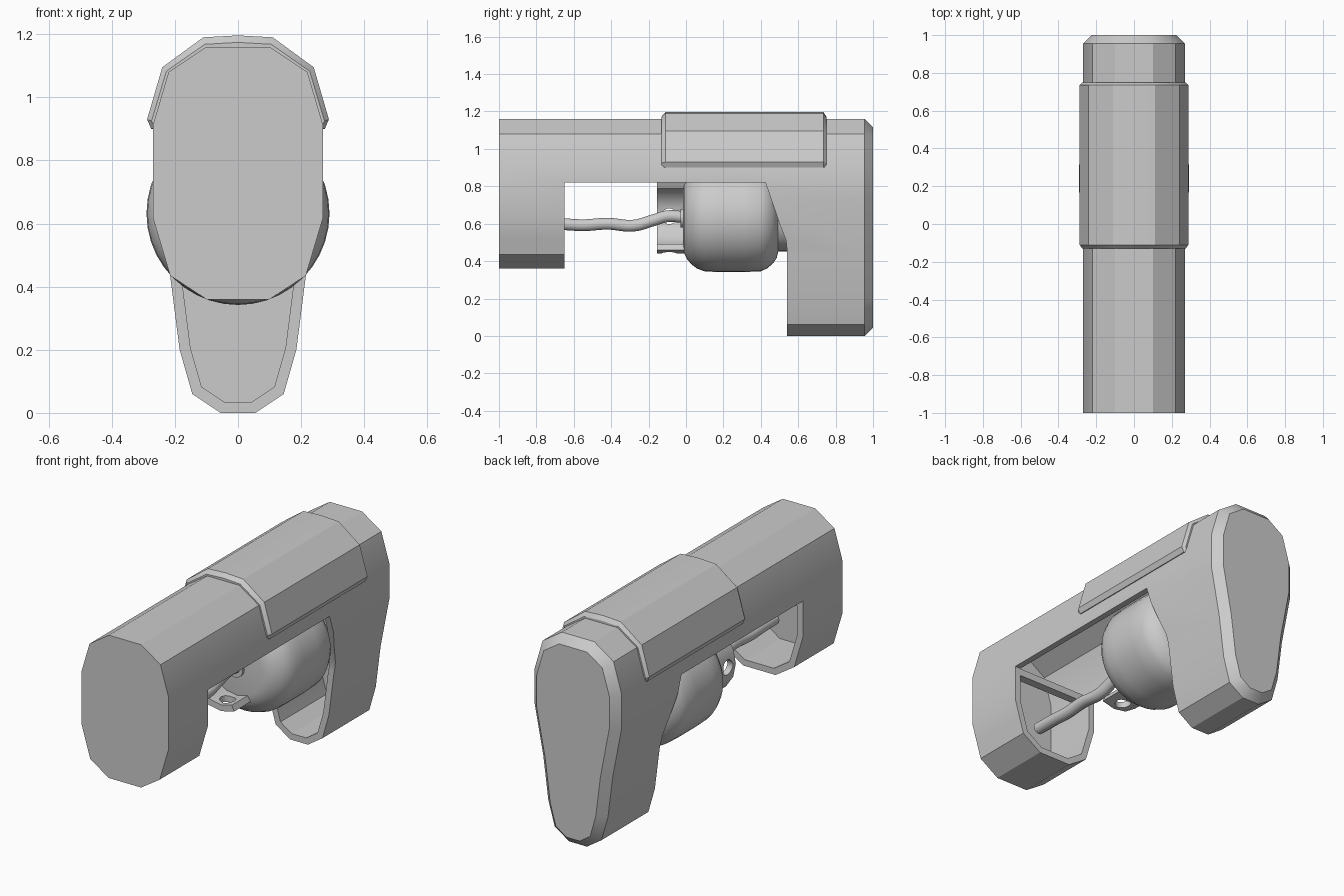
import bpy, bmesh
from math import sin, cos, pi, radians
from mathutils import Vector

if "Cube" in bpy.data.objects:
    bpy.data.objects.remove(bpy.data.objects["Cube"])


def mirror(half):
    return half + [(-x, z) for x, z in reversed(half)]


def inset(pts, d):
    # Moves every side of a closed (x, z) outline inwards by d
    n = len(pts)
    area = sum(pts[i - 1][0] * pts[i][1] - pts[i][0] * pts[i - 1][1] for i in range(n))
    s = 1 if area > 0 else -1
    out = []
    for i in range(n):
        a, p, b = Vector(pts[i - 1]), Vector(pts[i]), Vector(pts[(i + 1) % n])
        u, v = (p - a).normalized(), (b - p).normalized()
        n1, n2 = Vector((-u.y, u.x)) * s, Vector((-v.y, v.x)) * s
        out.append(tuple(p + (n1 + n2) * d / (1 + n1.dot(n2))))
    return out


def loft(name, stations):
    # Skins a list of (y, outline) sections and caps both ends
    bm = bmesh.new()
    rings = [[bm.verts.new((x, y, z)) for x, z in pts] for y, pts in stations]
    n = len(rings[0])
    for a, b in zip(rings, rings[1:]):
        for i in range(n):
            j = (i + 1) % n
            bm.faces.new((a[i], a[j], b[j], b[i]))
    bm.faces.new(rings[0])
    bm.faces.new(rings[-1])
    bmesh.ops.recalc_face_normals(bm, faces=bm.faces)
    me = bpy.data.meshes.new(name)
    bm.to_mesh(me)
    bm.free()
    ob = bpy.data.objects.new(name, me)
    bpy.context.collection.objects.link(ob)
    return ob


def lathe(name, profile, zc, seg=40):
    # Turns (y, radius) points about a line parallel to y
    return loft(name, [(y, [(r * cos(2 * pi * i / seg), zc + r * sin(2 * pi * i / seg))
                            for i in range(seg)]) for y, r in profile])


def activate(ob):
    bpy.ops.object.select_all(action='DESELECT')
    ob.select_set(True)
    bpy.context.view_layer.objects.active = ob


def cut(ob, cutter):
    cutter.hide_render = True
    m = ob.modifiers.new("cut", 'BOOLEAN')
    m.operation, m.solver, m.object = 'DIFFERENCE', 'EXACT', cutter
    activate(ob)
    bpy.ops.object.modifier_apply(modifier=m.name)
    bpy.data.objects.remove(cutter)


def smooth(ob, angle=30):
    activate(ob)
    bpy.ops.object.shade_smooth_by_angle(angle=radians(angle))


# Housing: hollow shell with a short nose and a long rear leg
top = [(.1, 1.16), (.22, 1.08), (.27, .91)]
nose = mirror(top + [(.27, .62), (.2425, .5275), (.215, .435), (.1575, .3975), (.1, .36)])
leg = mirror(top + [(.27, .72), (.215, .435), (.185, .2), (.145, .06), (.055, 0)])
housing = loft("housing", [(-1, nose), (-.4, nose), (.2, leg), (.955, leg), (1, inset(leg, .045))])
nose_in, leg_in = inset(nose, .035), inset(leg, .035)
cut(housing, loft("cavity", [(-.96, nose_in), (-.4, nose_in), (.2, leg_in), (.95, leg_in)]))
opening = [(-.65, .82), (.425, .82), (.5, .6), (.535, .51), (.54, .46), (.54, -.2), (-.65, -.2)]
cutter = loft("opening", [(-.5, opening), (.5, opening)])
cutter.rotation_euler.z = pi / 2   # outline runs along y, depth along x
bpy.context.view_layer.update()
cut(housing, cutter)
smooth(housing)

# Cover band wrapped over the top of the housing
outer = [(.11, 1.19), (.24, 1.095), (.288, .93), (.275, .9)]
inner = [(.255, .9), (.255, .915), (.21, 1.07), (.09, 1.145)]
outer_end = [(.105, 1.168), (.227, 1.083), (.274, .925), (.262, .902)]


def band(o):
    return [(0, o[0][1] + .006)] + o + inner + [(-x, z) for x, z in reversed(o + inner)]


cover = loft("top_cover", [(-.13, band(outer_end)), (-.11, band(outer)),
                           (.735, band(outer)), (.75, band(outer_end))])
smooth(cover)

# Cross bar inside the nose
bar = [(.25, .78), (.25, .82), (-.25, .82), (-.25, .78)]
loft("cross_bar", [(-.70, bar), (-.652, bar)])

# Rounded drum with its rear hub and front collar
drum = lathe("drum", [(-.015, .16), (-.01, .19), (.005, .22), (.03, .25), (.06, .272), (.1, .287),
                      (.17, .29), (.31, .29), (.4, .287), (.435, .27), (.465, .245), (.485, .215),
                      (.493, .18)], .632)
smooth(drum, 40)
smooth(lathe("rear_hub", [(.48, .18), (.95, .18)], .632))
smooth(lathe("cable_collar", [(-.03, .05), (0, .05)], .63, 20))

# C-shaped bracket, open on the right, with drilled holes
angles = [radians(a) for a in range(65, 296, 23)]
arc = [(.2 * cos(a), .64 + .2 * sin(a)) for a in angles]
arc += [(.165 * cos(a), .64 + .165 * sin(a)) for a in reversed(angles)]
bracket = loft("bracket", [(-.155, arc), (0, arc)])
for loc, rot in (((-.2, -.09, .64), (0, pi / 2, 0)), ((0, -.09, .45), (0, 0, 0))):
    bpy.ops.mesh.primitive_cylinder_add(vertices=20, radius=.042, depth=.16, location=loc, rotation=rot)
    cut(bracket, bpy.context.object)
smooth(bracket, 25)

# Cable running from the nose into the drum
path = [(0, -.78, .60), (0, -.65, .597), (0, -.55, .592), (0, -.42, .6), (0, -.28, .59),
        (0, -.17, .62), (0, -.1, .64), (0, -.01, .635)]
cu = bpy.data.curves.new("cable", 'CURVE')
cu.dimensions = '3D'
cu.bevel_depth = .033
cu.bevel_resolution = 3
cu.resolution_u = 6
cu.use_fill_caps = True
sp = cu.splines.new('BEZIER')
sp.bezier_points.add(len(path) - 1)
for bp, co in zip(sp.bezier_points, path):
    bp.co = co
    bp.handle_left_type = bp.handle_right_type = 'AUTO'
bpy.context.collection.objects.link(bpy.data.objects.new("cable", cu))
